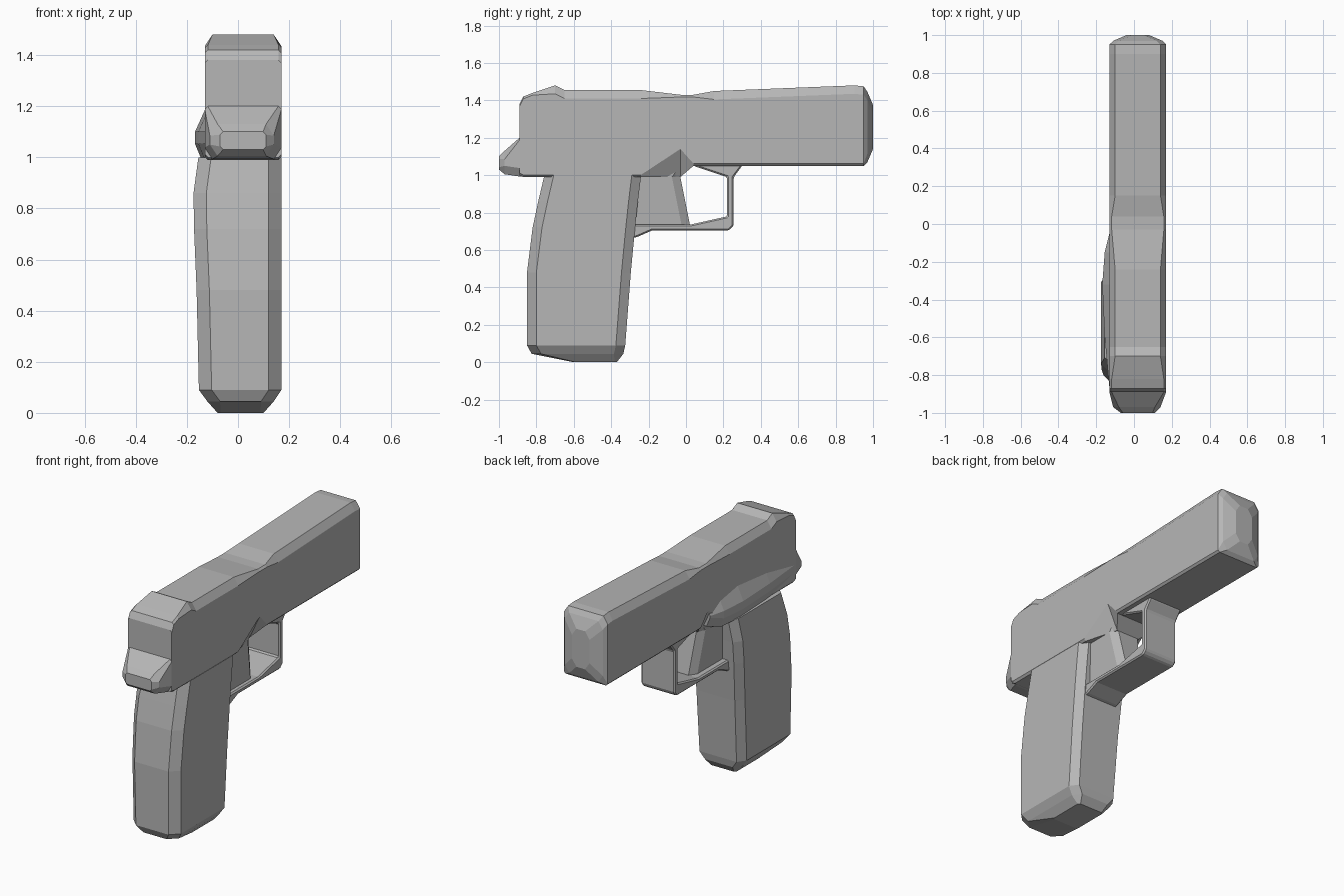
import bpy
import bmesh

cube = bpy.data.objects.get("Cube")
if cube:
    bpy.data.objects.remove(cube, do_unlink=True)

GREY = (0.47, 0.47, 0.47, 1.0)
grey = bpy.data.materials.new("plain grey")
grey.use_nodes = True
grey.diffuse_color = GREY
grey.node_tree.nodes["Principled BSDF"].inputs["Base Color"].default_value = GREY

LEFT, RIGHT = -0.13, 0.17


def finish(name, bm, bevel=0.0):
    """Turn a bmesh into a flat shaded grey object, with optional edge bevel."""
    bmesh.ops.recalc_face_normals(bm, faces=bm.faces[:])
    mesh = bpy.data.meshes.new(name)
    bm.to_mesh(mesh)
    bm.free()
    mesh.materials.append(grey)
    obj = bpy.data.objects.new(name, mesh)
    bpy.context.scene.collection.objects.link(obj)
    if bevel:
        mod = obj.modifiers.new("edge bevel", "BEVEL")
        mod.width = bevel
        mod.segments = 1
        mod.limit_method = "ANGLE"
    return obj


def section(x0, x1, b0, b1, low, high):
    """Rectangle with chamfered corners; low and high are (across, along) cuts."""
    (lx, lb), (hx, hb) = low, high
    return [(x0 + lx, b0), (x1 - lx, b0), (x1, b0 + lb), (x1, b1 - hb),
            (x1 - hx, b1), (x0 + hx, b1), (x0, b1 - hb), (x0, b0 + lb)]


def loft(name, axis, rings):
    """Skin chamfered sections stacked along the y or z axis and cap the ends."""
    bm = bmesh.new()
    loops = []
    for t, *shape in rings:
        points = section(*shape)
        loops.append([bm.verts.new((x, t, b) if axis == "y" else (x, b, t))
                      for x, b in points])
    for one, two in zip(loops, loops[1:]):
        count = len(one)
        for i in range(count):
            j = (i + 1) % count
            bm.faces.new((one[i], one[j], two[j], two[i]))
    bm.faces.new(loops[0])
    bm.faces.new(loops[-1])
    return finish(name, bm)


def prism(name, profile, x0, x1, bevel):
    """Extrude a side profile of (y, z) points across the width."""
    bm = bmesh.new()
    face = bm.faces.new([bm.verts.new((x0, y, z)) for y, z in profile])
    out = bmesh.ops.extrude_face_region(bm, geom=[face])
    moved = [v for v in out["geom"] if isinstance(v, bmesh.types.BMVert)]
    bmesh.ops.translate(bm, verts=moved, vec=(x1 - x0, 0, 0))
    return finish(name, bm, bevel)


# Slide and frame: height limits along the length
thin, soft, wide = (0.012, 0.012), (0.03, 0.045), (0.07, 0.15)
body = [
    (-0.89, 1.0, 1.38, thin, thin),
    (-0.87, 0.99, 1.42, thin, thin),
    (-0.82, 0.99, 1.44, thin, thin),
    (-0.7, 0.99, 1.48, thin, soft),
    (-0.65, 0.99, 1.455, thin, soft),
    (-0.24, 0.99, 1.455, thin, soft),
    (-0.03, 0.99, 1.43, wide, thin),
    (0.04, 1.05, 1.43, thin, thin),
    (0.15, 1.05, 1.45, thin, soft),
    (0.9, 1.05, 1.48, thin, soft),
    (0.95, 1.05, 1.475, thin, soft),
]
rings = [(y, LEFT, RIGHT, z0, z1, low, high) for y, z0, z1, low, high in body]
# Domed muzzle end
for y, inset in ((0.97, 0.02), (1.0, 0.09)):
    rings.append((y, LEFT + inset, RIGHT - inset, 1.05 + inset, 1.465 - inset, soft, soft))
loft("slide_and_frame", "y", rings)

# Tapered rear tang
loft("rear_tang", "y", [
    (-1.0, LEFT + 0.06, RIGHT - 0.06, 1.03, 1.1, thin, thin),
    (-0.97, LEFT + 0.02, RIGHT - 0.03, 1.005, 1.13, soft, soft),
    (-0.89, LEFT, RIGHT, 0.993, 1.2, soft, thin),
    (-0.8, LEFT, RIGHT, 0.993, 1.2, thin, thin),
])

# Swelling on one side of the frame, above the grip
under, over = (0.025, 0.06), (0.045, 0.1)
loft("side_swell", "y", [
    (y, x, -x, z0, 1.2, under, over) for y, x, z0 in
    ((-0.05, LEFT, 1.03), (-0.15, -0.155, 0.995), (-0.32, -0.168, 0.992),
     (-0.6, -0.155, 0.992), (-0.87, LEFT, 0.995))
])

# Grip: rear and front limits at each height
rear, front = (0.05, 0.05), (0.035, 0.05)
shaft = [
    (0.09, -0.85, -0.325, -0.153),
    (0.48, -0.85, -0.295, -0.162),
    (0.72, -0.82, -0.272, -0.172),
    (0.86, -0.79, -0.257, -0.174),
    (1.0, -0.757, -0.24, -0.155),
]
rings = [(0.0, -0.08, 0.1, -0.6, -0.37, thin, thin),
         (0.045, -0.12, 0.14, -0.825, -0.335, rear, front)]
rings += [(z, x, RIGHT, y0, y1, rear, front) for z, y0, y1, x in shaft]
loft("grip", "z", rings)

# Trigger guard loop with its mount under the frame
prism("trigger_guard", [
    (-0.3, 0.66), (-0.26, 0.67), (-0.18, 0.705), (0.23, 0.705),
    (0.255, 0.73), (0.255, 0.99), (0.3, 1.05), (0.3, 1.1),
    (0.03, 1.1), (0.04, 1.05), (0.22, 0.99), (0.22, 0.78),
    (0.02, 0.735), (-0.3, 0.735)], -0.1, 0.13, 0.008)

# Trigger, merging into the front of the grip
loft("trigger", "z", [
    (0.715, -0.06, 0.1, -0.3, 0.025, thin, soft),
    (0.99, -0.08, 0.12, -0.3, -0.03, thin, soft),
    (1.06, -0.08, 0.12, -0.3, 0.02, thin, soft),
])
